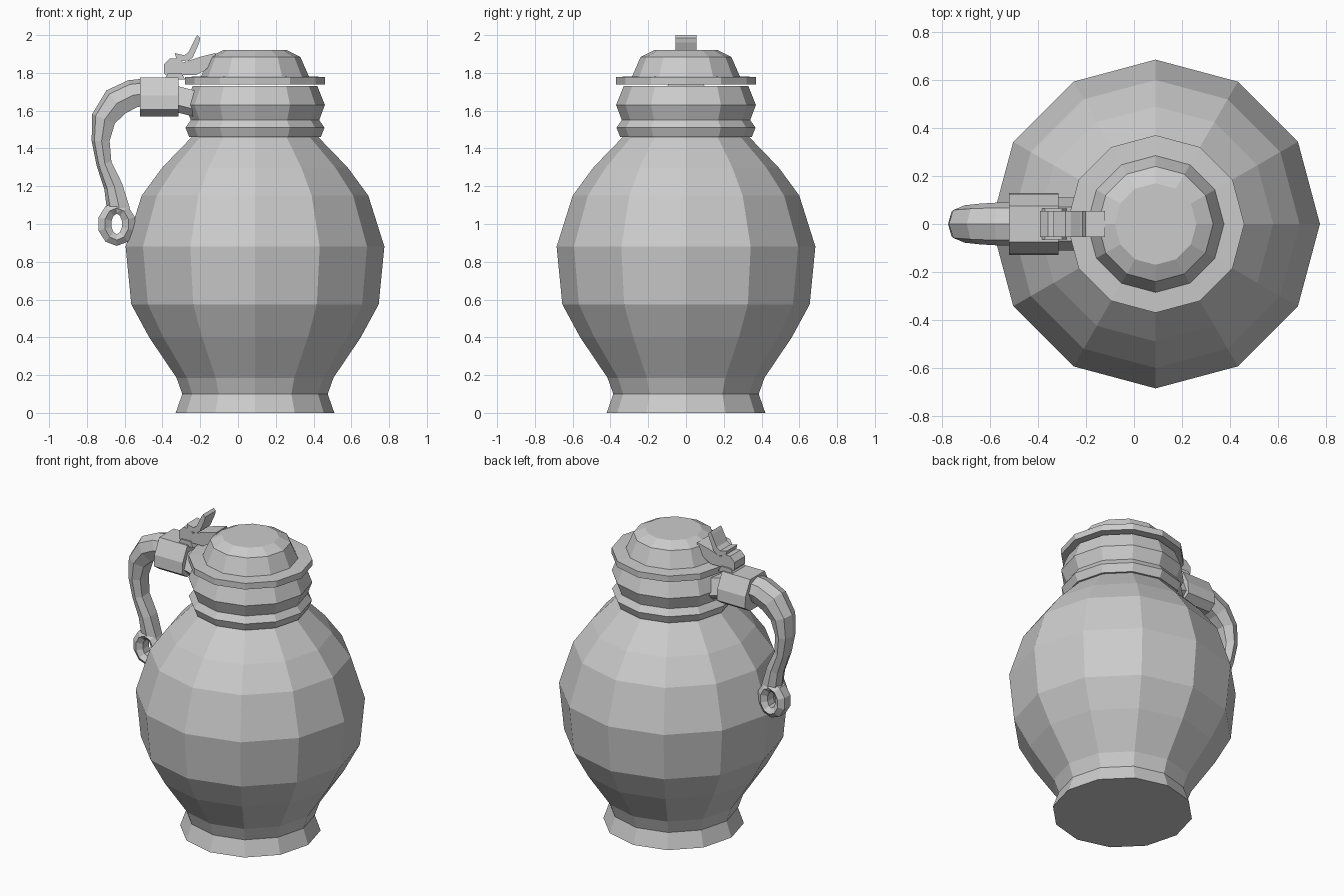
import bpy, bmesh
from math import sin, cos, pi
from mathutils import Vector

if "Cube" in bpy.data.objects:
    bpy.data.objects.remove(bpy.data.objects["Cube"])

CX = 0.09   # axis of the jug


def finish(name, bm):
    bmesh.ops.recalc_face_normals(bm, faces=bm.faces[:])
    me = bpy.data.meshes.new(name)
    bm.to_mesh(me)
    bm.free()
    ob = bpy.data.objects.new(name, me)
    bpy.context.collection.objects.link(ob)
    return ob


def loft(name, rings, closed=False):
    """Skin a list of equal-length point loops, capping the ends unless closed."""
    bm = bmesh.new()
    vs = [[bm.verts.new(p) for p in r] for r in rings]
    n = len(vs[0])
    pairs = list(zip(vs, vs[1:])) + ([(vs[-1], vs[0])] if closed else [])
    for a, b in pairs:
        for i in range(n):
            j = (i + 1) % n
            bm.faces.new((a[i], a[j], b[j], b[i]))
    if not closed:
        bm.faces.new(vs[0])
        bm.faces.new(vs[-1])
    return finish(name, bm)


def lathe(name, profile, n=12):
    return loft(name, [[(CX + r * cos(2 * pi * i / n), r * sin(2 * pi * i / n), z)
                        for i in range(n)] for r, z in profile])


def slab(name, outline, half):
    """Extrude an x-z outline symmetrically along y."""
    return loft(name, [[(x, y, z) for x, z in outline] for y in (-half, half)])


# turned parts: vessel and lid
lathe("vessel", [(.42, 0), (.385, .10), (.415, .185), (.56, .40), (.655, .575),
                 (.685, .88), (.60, 1.15), (.49, 1.30), (.335, 1.46), (.348, 1.46),
                 (.368, 1.51), (.34, 1.55), (.37, 1.63), (.33, 1.73)])
lathe("lid", [(.37, 1.738), (.37, 1.778), (.285, 1.782), (.24, 1.885), (.17, 1.92)])

# grip: ridged section swept along a curve (x, z, half thickness, half width)
path = [(-.49, 1.69, .08, .09), (-.555, 1.682, .083, .09), (-.64, 1.64, .088, .085),
        (-.705, 1.555, .072, .078), (-.722, 1.44, .053, .07), (-.705, 1.32, .045, .06),
        (-.655, 1.20, .055, .055), (-.625, 1.07, .068, .05)]
section = [(1, 0), (.72, .75), (0, 1), (-.8, .65), (-.8, -.65), (0, -1), (.72, -.75)]
rings = []
for k, (x, z, t, w) in enumerate(path):
    a, b = path[max(k - 1, 0)], path[min(k + 1, len(path) - 1)]
    d = Vector((b[0] - a[0], b[1] - a[1])).normalized()
    nx, nz = d.y, -d.x
    rings.append([(x + nx * t * u, w * v, z + nz * t * u) for u, v in section])
loft("handle_grip", rings)

# eyelet at the foot of the grip
eye = []
for k in range(10):
    a = 2 * pi * (k + .5) / 10
    eye.append([(-.642 + s * cos(a) * (.029 + .072 * u), y, 1.0 + sin(a) * (.054 + .062 * u))
                for s, u, y in ((1, 0, -.03), (1, .5, -.055), (1, 1, -.03),
                                (1, 1, .03), (1, .5, .055), (1, 0, .03))])
loft("handle_eyelet", eye, closed=True)

# collar block and the bracket joining it to the neck
loft("handle_collar", [[(x, y, z) for y, z in ((-.08, 1.57), (-.13, 1.605), (-.125, 1.68),
                        (-.075, 1.775), (.075, 1.775), (.125, 1.68), (.13, 1.605), (.08, 1.57))]
                       for x in (-.52, -.315)])
loft("neck_bracket", [[(x, -.07, b), (x, -.11, b + .04), (x, -.07, t),
                       (x, .07, t), (x, .11, b + .04), (x, .07, b)]
                      for x, b, t in ((-.32, 1.59, 1.73), (-.20, 1.56, 1.70))])

# hinge barrel, its seat, lid strap and thumb lever
slab("hinge_barrel", [(-.336 + .06 * cos(pi * (k + .5) / 4), 1.822 + .06 * sin(pi * (k + .5) / 4))
                      for k in range(8)], .055)
slab("hinge_seat", [(-.39, 1.765), (-.37, 1.80), (-.30, 1.80), (-.28, 1.765)], .065)
slab("lid_strap", [(-.29, 1.79), (-.29, 1.855), (-.20, 1.885), (-.12, 1.905),
                   (-.12, 1.86), (-.18, 1.81), (-.22, 1.79)], .055)
slab("thumb_lever", [(-.335, 1.905), (-.325, 1.87), (-.27, 1.86), (-.24, 1.88), (-.205, 1.96),
                     (-.20, 1.985), (-.215, 2.0), (-.225, 1.985), (-.262, 1.91), (-.285, 1.893)], .055)
